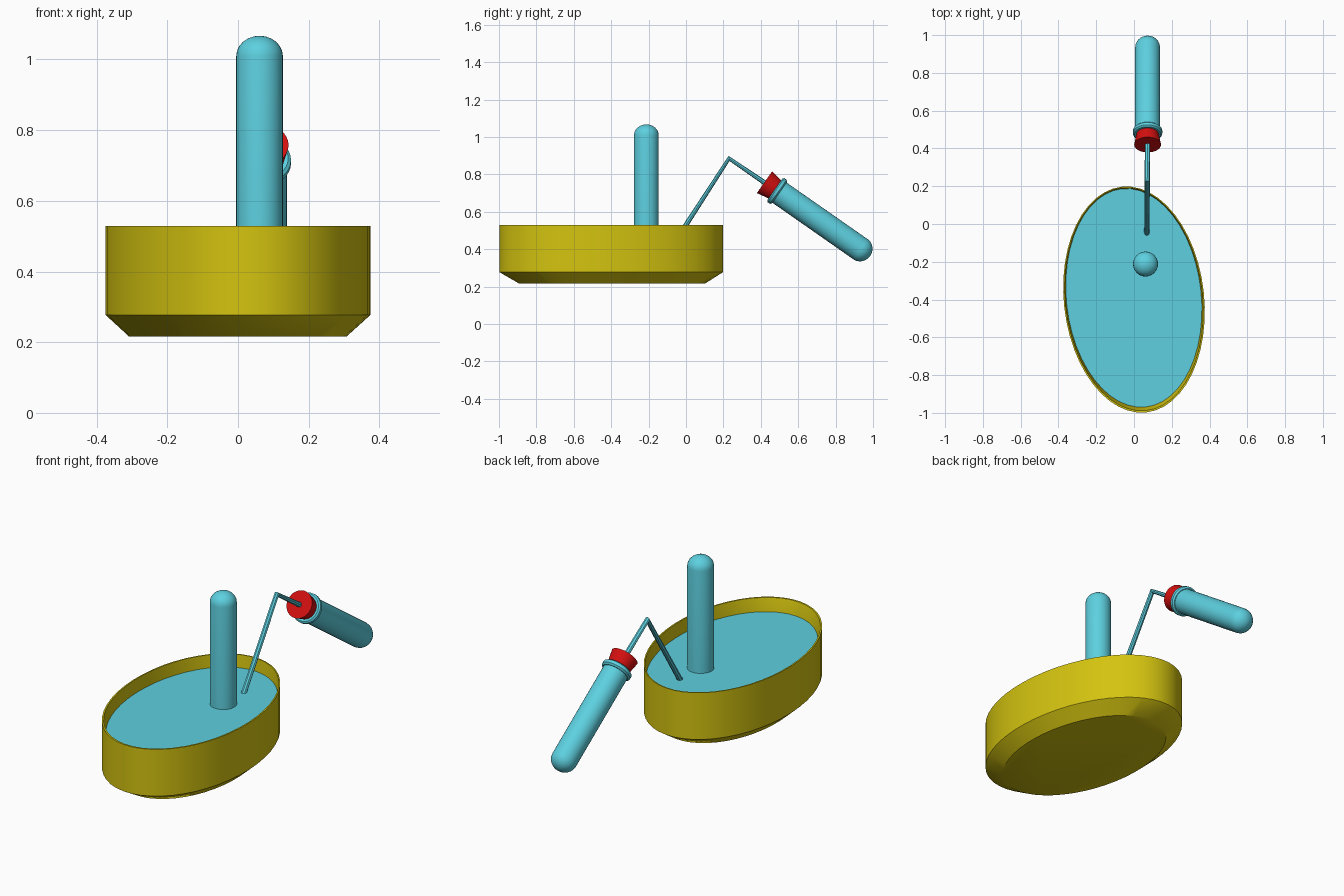
import bpy, bmesh
from math import sin, cos, pi, radians
from mathutils import Matrix, Vector

if "Cube" in bpy.data.objects:
    bpy.data.objects.remove(bpy.data.objects["Cube"])


def material(name, rgb):
    m = bpy.data.materials.new(name)
    m.diffuse_color = (*rgb, 1)
    m.use_nodes = True
    m.node_tree.nodes["Principled BSDF"].inputs["Base Color"].default_value = m.diffuse_color
    return m


TEAL = material("teal", (0.11, 0.63, 0.74))
YELLOW = material("yellow", (0.66, 0.55, 0.005))
RED = material("red", (0.65, 0.005, 0.005))


def finish(ob, mat):
    ob.data.materials.clear()
    ob.data.materials.append(mat)
    bpy.ops.object.select_all(action='DESELECT')
    ob.select_set(True)
    bpy.context.view_layer.objects.active = ob
    bpy.ops.object.shade_smooth_by_angle(angle=radians(35))


def loft(name, rings, mat, matrix, sides=32):
    """Closed solid through elliptical rings (rx, ry, z, y offset)."""
    bm = bmesh.new()
    loops = []
    for rx, ry, z, oy in rings:
        loops.append([bm.verts.new((rx * cos(2 * pi * i / sides),
                                    oy + ry * sin(2 * pi * i / sides), z))
                      for i in range(sides)])
    for a, b in zip(loops, loops[1:]):
        for i in range(sides):
            j = (i + 1) % sides
            bm.faces.new((a[i], a[j], b[j], b[i]))
    bm.faces.new(loops[0][::-1])
    bm.faces.new(loops[-1])
    bm.transform(matrix)
    bmesh.ops.recalc_face_normals(bm, faces=bm.faces)
    me = bpy.data.meshes.new(name)
    bm.to_mesh(me)
    bm.free()
    ob = bpy.data.objects.new(name, me)
    bpy.context.collection.objects.link(ob)
    finish(ob, mat)
    return ob


def lathe(name, profile, mat, matrix):
    return loft(name, [(r, r, z, 0) for r, z in profile], mat, matrix)


def dome(r, z, height, steps=6):
    """Profile points of a rounded tip starting at height z."""
    return [(max(r * cos(t), 0.004), z + height * sin(t))
            for t in (pi / 2 * k / steps for k in range(steps + 1))]


# Oval tub with chamfered base and thin rim, plus the liquid surface
tub = Matrix.Translation((0, -0.4, 0)) @ Matrix.Rotation(radians(6.2), 4, 'Z')
loft("tub", [(0.305, 0.500, 0.216, 0.005), (0.3715, 0.601, 0.277, 0),
             (0.3715, 0.601, 0.529, 0), (0.364, 0.593, 0.529, 0.002),
             (0.357, 0.581, 0.46, 0.009), (0.35, 0.57, 0.29, 0.009),
             (0.29, 0.49, 0.24, 0.005)], YELLOW, tub, 48)
loft("liquid", [(0.358, 0.582, 0.445, 0.009), (0.359, 0.583, 0.46, 0.009)],
     TEAL, tub, 48)

# Upright post with rounded top
lathe("post", [(0.066, 0.45)] + dome(0.066, 1.01, 0.057), TEAL,
      Matrix.Translation((0.061, -0.212, 0)))

# Handle axis, slanting down towards the back
X = 0.072
start, end = Vector((X, 0.487, 0.711)), Vector((X, 0.934, 0.399))
axis = end - start
frame = Matrix.Translation(start) @ axis.to_track_quat('Z', 'Y').to_matrix().to_4x4()
lathe("handle", [(0.066, 0)] + dome(0.066, axis.length, 0.062), TEAL, frame)
lathe("handle_flange", [(0.070, -0.015), (0.078, -0.008),
                        (0.078, 0.008), (0.070, 0.016)], TEAL, frame)
lathe("handle_collar", [(0.071, -0.082), (0.058, -0.01)], RED, frame)

# Bent wire joining the handle to the tub
curve = bpy.data.curves.new("bent_rod", 'CURVE')
curve.dimensions = '3D'
curve.bevel_depth = 0.014
curve.bevel_resolution = 2
curve.use_fill_caps = True
path = curve.splines.new('POLY')
path.points.add(2)
for p, co in zip(path.points, [(0.068, -0.055, 0.445), (0.07, 0.23, 0.885),
                               (X, 0.47, 0.722)]):
    p.co = (*co, 1)
rod = bpy.data.objects.new("bent_rod", curve)
bpy.context.collection.objects.link(rod)
bpy.ops.object.select_all(action='DESELECT')
rod.select_set(True)
bpy.context.view_layer.objects.active = rod
bpy.ops.object.convert(target='MESH')
finish(bpy.context.view_layer.objects.active, TEAL)
